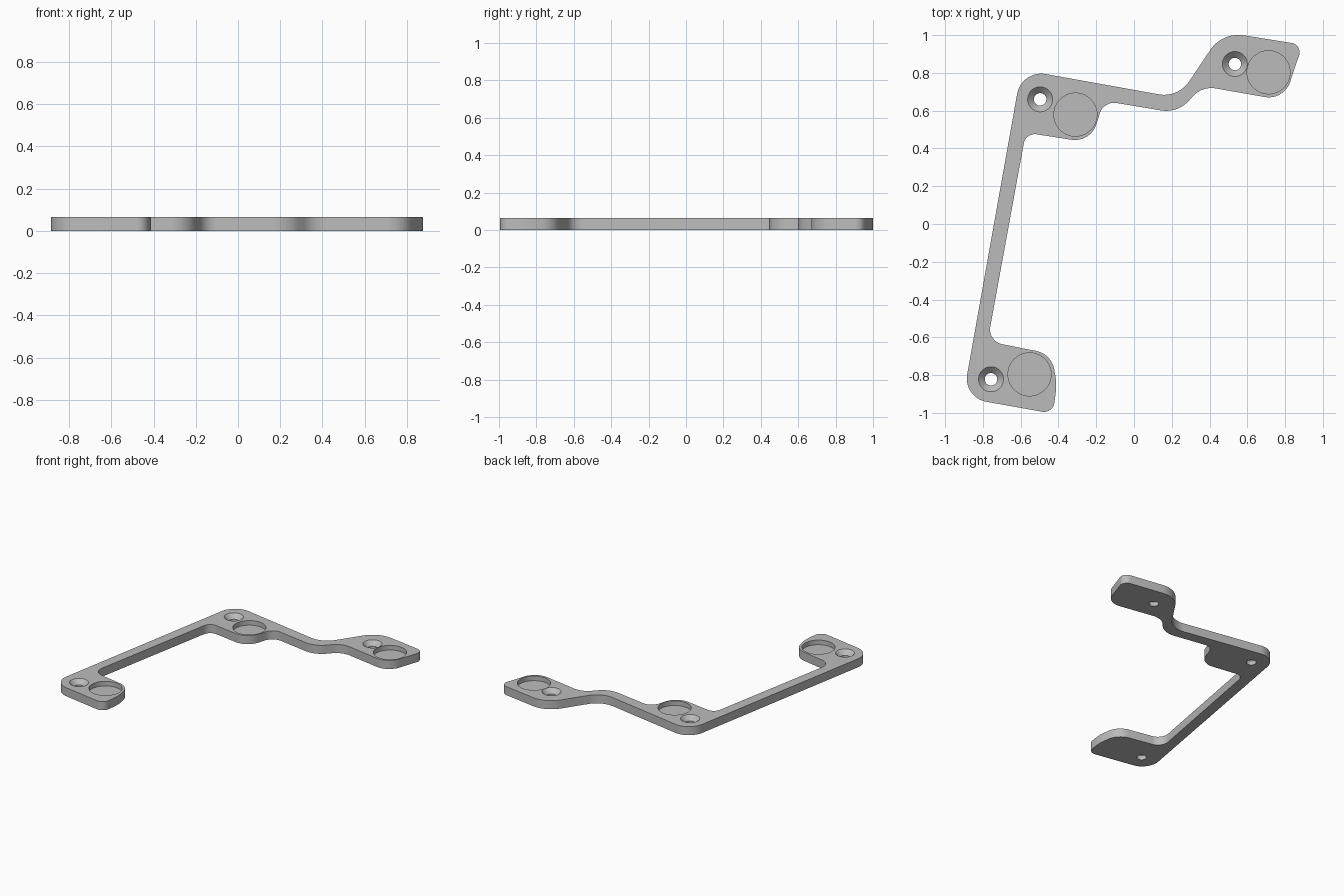
import bpy, bmesh, math
from mathutils import Vector

cube = bpy.data.objects.get("Cube")
if cube:
    bpy.data.objects.remove(cube, do_unlink=True)

THICK = 0.065
POCKET_DEPTH = 0.035
POCKET_R = 0.114
HOLE_R = 0.033
SINK_R = 0.066

# Outline corners: x, y, fillet radius
CORNERS = [
    (-0.905, -0.919, 0.125), (-0.596, 0.817, 0.13),                       # outer arm
    (0.234, 0.668, 0.16), (0.468, 1.017, 0.18), (0.893, 0.949, 0.05),     # back edge
    (0.839, 0.79, 0.3), (0.796, 0.654, 0.12),                             # right tab
    (0.362, 0.73, 0.13), (0.23, 0.587, 0.16),                             # bend
    (-0.16, 0.652, 0.08), (-0.23, 0.43, 0.12), (-0.573, 0.484, 0.06),     # middle tab
    (-0.775, -0.621, 0.08),                                               # inner arm
    (-0.437, -0.688, 0.12), (-0.408, -0.85, 0.3), (-0.43, -1.004, 0.055), # front tab
]
# Screw hole centre and pocket centre of each tab
TABS = [((-0.757, -0.822), (-0.553, -0.796)),
        ((-0.497, 0.66), (-0.31, 0.579)),
        ((0.534, 0.847), (0.712, 0.803))]


def fillet(prev, here, nxt, radius):
    """Points of the arc that rounds one corner."""
    a, b = (prev - here).normalized(), (nxt - here).normalized()
    half = a.angle(b) / 2
    centre = here + (a + b).normalized() * radius / math.sin(half)
    reach = radius / math.tan(half)
    start, end = here + a * reach - centre, here + b * reach - centre
    sweep = start.angle(end)
    steps = max(3, math.ceil(math.degrees(sweep) / 5))
    return [centre + (start * math.sin(sweep * (1 - i / steps))
                      + end * math.sin(sweep * i / steps)) / math.sin(sweep)
            for i in range(steps + 1)]


def mesh_object(name, bm):
    bmesh.ops.recalc_face_normals(bm, faces=bm.faces)
    mesh = bpy.data.meshes.new(name)
    bm.to_mesh(mesh)
    bm.free()
    obj = bpy.data.objects.new(name, mesh)
    bpy.context.collection.objects.link(obj)
    return obj


def cut(target, centre, z0, z1, r0, r1):
    """Remove a round or tapered plug from the target."""
    bm = bmesh.new()
    bmesh.ops.create_cone(bm, cap_ends=True, segments=64, radius1=r0, radius2=r1, depth=z1 - z0)
    bmesh.ops.translate(bm, vec=(centre[0], centre[1], (z0 + z1) / 2), verts=bm.verts)
    plug = mesh_object("cutter", bm)
    plug.hide_render = True
    mod = target.modifiers.new("cut", 'BOOLEAN')
    mod.operation, mod.solver, mod.object = 'DIFFERENCE', 'EXACT', plug
    bpy.ops.object.modifier_apply(modifier=mod.name)
    bpy.data.objects.remove(plug, do_unlink=True)


# Bracket plate
pts = [Vector(c[:2]) for c in CORNERS]
outline = []
for i, c in enumerate(CORNERS):
    outline += fillet(pts[i - 1], pts[i], pts[(i + 1) % len(pts)], c[2])
bm = bmesh.new()
base = bm.faces.new([bm.verts.new((p.x, p.y, 0)) for p in outline])
top = bmesh.ops.extrude_face_region(bm, geom=[base], use_keep_orig=True)
bmesh.ops.translate(bm, vec=(0, 0, THICK),
                    verts=[v for v in top["geom"] if isinstance(v, bmesh.types.BMVert)])
bracket = mesh_object("bracket_plate", bm)
bpy.ops.object.select_all(action='DESELECT')
bracket.select_set(True)
bpy.context.view_layer.objects.active = bracket

# Countersunk holes and round pockets
over = 0.02
sink_depth = SINK_R - HOLE_R
for hole, pocket in TABS:
    cut(bracket, hole, -over, THICK + over, HOLE_R, HOLE_R)
    cut(bracket, hole, THICK - sink_depth, THICK + over, HOLE_R, SINK_R + over)
    cut(bracket, pocket, THICK - POCKET_DEPTH, THICK + over, POCKET_R, POCKET_R)

# Material
grey = bpy.data.materials.new("light_grey")
grey.use_nodes = True
colour = (0.5, 0.5, 0.5, 1)
grey.diffuse_color = colour
grey.node_tree.nodes["Principled BSDF"].inputs["Base Color"].default_value = colour
bracket.data.materials.clear()
bracket.data.materials.append(grey)
bpy.ops.object.shade_smooth_by_angle(angle=math.radians(30))
